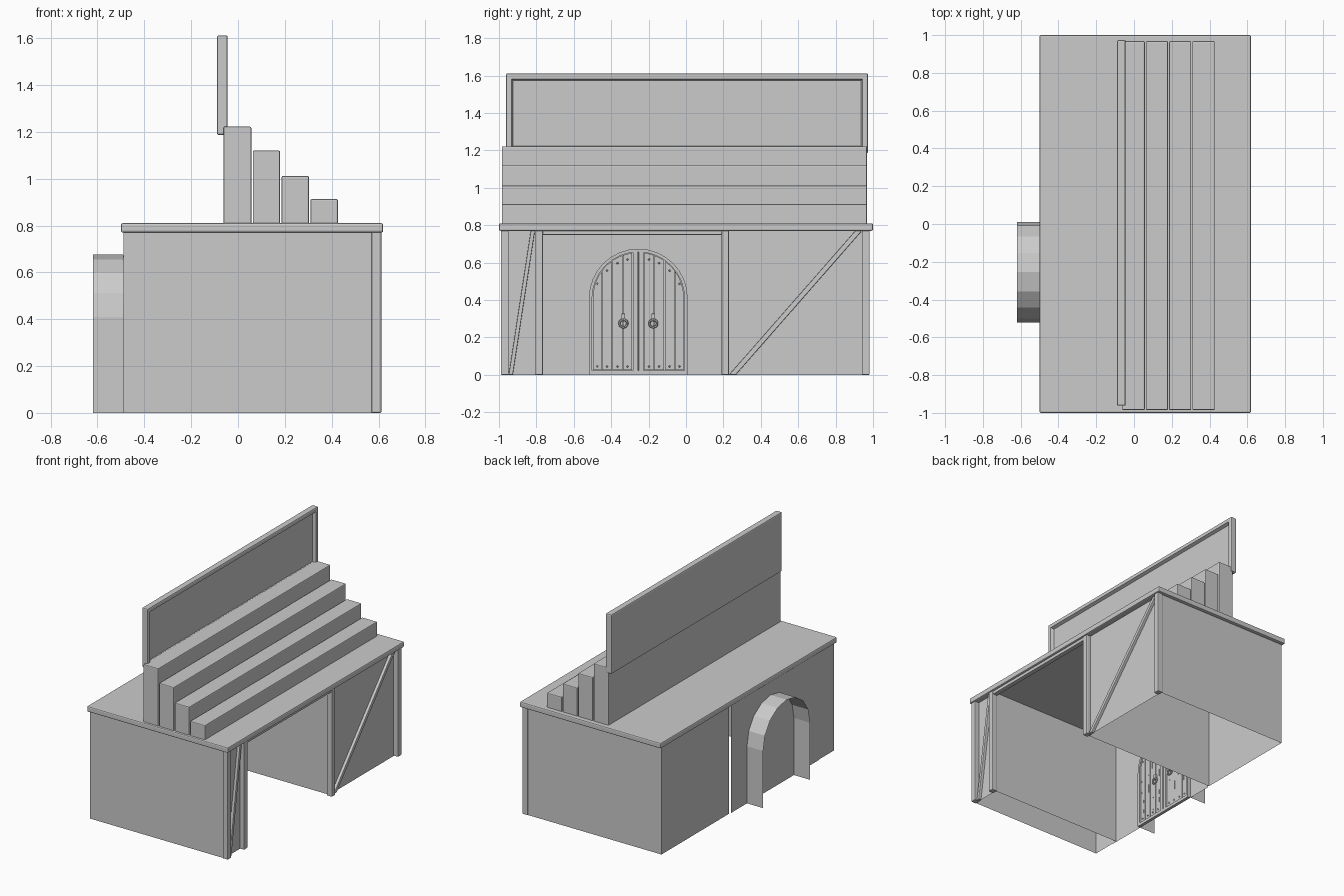
import bpy, bmesh, math, random
from mathutils import Vector

if "Cube" in bpy.data.objects:
    bpy.data.objects.remove(bpy.data.objects["Cube"])

random.seed(4)


def finish(name, bm, bevel=0.0):
    """Turn a bmesh into an object, with an optional edge bevel."""
    bmesh.ops.recalc_face_normals(bm, faces=bm.faces)
    if bevel:
        bmesh.ops.bevel(bm, geom=bm.edges[:], offset=bevel, segments=2, profile=0.5, affect='EDGES')
    me = bpy.data.meshes.new(name)
    bm.to_mesh(me)
    bm.free()
    ob = bpy.data.objects.new(name, me)
    bpy.context.collection.objects.link(ob)
    return ob


def prism(name, yz, x0, x1, bevel=0.0):
    """Outline in the y/z plane, extruded along x."""
    bm = bmesh.new()
    f = bm.faces.new([bm.verts.new((x0, y, z)) for y, z in yz])
    r = bmesh.ops.extrude_face_region(bm, geom=[f])
    vs = [v for v in r['geom'] if isinstance(v, bmesh.types.BMVert)]
    bmesh.ops.translate(bm, verts=vs, vec=(x1 - x0, 0, 0))
    return finish(name, bm, bevel)


def box(name, x0, x1, y0, y1, z0, z1, bevel=0.0):
    return prism(name, [(y0, z0), (y1, z0), (y1, z1), (y0, z1)], x0, x1, bevel)


def sheet(name, path, x0, x1):
    """Thin surface: a y/z path swept along x."""
    bm = bmesh.new()
    rows = [[bm.verts.new((x, y, z)) for y, z in path] for x in (x0, x1)]
    for i in range(len(path) - 1):
        bm.faces.new((rows[0][i], rows[0][i + 1], rows[1][i + 1], rows[1][i]))
    return finish(name, bm)


def shell(name, x0, x1, y0, y1, z1):
    """Four-walled enclosure, open below and above."""
    bm = bmesh.new()
    xy = [(x0, y0), (x1, y0), (x1, y1), (x0, y1)]
    lo = [bm.verts.new((x, y, 0)) for x, y in xy]
    hi = [bm.verts.new((x, y, z1)) for x, y in xy]
    for i in range(4):
        j = (i + 1) % 4
        bm.faces.new((lo[i], lo[j], hi[j], hi[i]))
    return finish(name, bm)


# Counter slab and the wall blocks below it
box("top_slab", -0.5, 0.62, -1, 1, 0.77, 0.81, 0.008)
shell("left_block", -0.488, 0.578, -0.982, -0.77, 0.775)
shell("right_block", -0.488, 0.578, 0.21, 0.975, 0.775)

# Alcove back wall (single sheet)
bm = bmesh.new()
bm.faces.new([bm.verts.new((-0.492, y, z)) for y, z in
              ((-0.81, 0), (0.193, 0), (0.193, 0.775), (-0.81, 0.775))])
finish("door_wall", bm)

# Front posts, diagonal braces and alcove lintel
for i, (a, b) in enumerate([(-0.99, -0.948), (-0.805, -0.765), (0.19, 0.23), (0.94, 0.982)]):
    box(f"post_{i}", 0.57, 0.612, a, b, 0, 0.775, 0.005)
for i, (a, b, w) in enumerate([(-0.948, -0.83, 0.022), (0.23, 0.905, 0.036)]):
    prism(f"brace_{i}", [(a, 0), (a + w, 0), (b + w, 0.77), (b, 0.77)], 0.572, 0.598, 0.004)
box("alcove_lintel", 0.57, 0.605, -0.77, 0.195, 0.748, 0.775, 0.004)

# Stepped display shelves
for i, (a, b, top) in enumerate([(-0.062, 0.057, 1.222), (0.063, 0.18, 1.12),
                                 (0.186, 0.303, 1.012), (0.309, 0.427, 0.913)]):
    box(f"step_{i}", a, b, -0.985, 0.968, 0.80, top, 0.006)

# Back board: solid panel with a raised frame facing the steps
bm = bmesh.new()
bmesh.ops.create_cube(bm, size=1)
for v in bm.verts:
    v.co = Vector((-0.067 + v.co.x * 0.046, 0.006 + v.co.y * 1.936, 1.399 + v.co.z * 0.426))
bmesh.ops.bevel(bm, geom=bm.edges[:], offset=0.008, segments=2, profile=0.5, affect='EDGES')
front = max(bm.faces, key=lambda f: f.calc_center_median().x)
bmesh.ops.inset_region(bm, faces=[front], thickness=0.03)
bmesh.ops.inset_region(bm, faces=[front], thickness=0.012, depth=-0.022)
finish("back_board", bm)

# Arched hood projecting behind the door
CY, CZ, R = -0.255, 0.41, 0.266


def arch(r, n, z0=0.0):
    return ([(CY + r, z0)]
            + [(CY + r * math.cos(math.pi * i / n), CZ + r * math.sin(math.pi * i / n)) for i in range(n + 1)]
            + [(CY - r, z0)])


sheet("arch_hood", arch(R, 8), -0.62, -0.49)

# Door frame ring and the two meeting stiles
prism("door_frame", arch(R - 0.002, 16) + arch(R - 0.019, 16)[::-1], -0.491, -0.468)
for side in (-1, 1):
    ys = sorted((CY + side * 0.002, CY + side * 0.029))
    box("meeting_stile", -0.491, -0.47, ys[0], ys[1], 0.02, CZ + 0.248, 0.003)
box("threshold", -0.491, -0.47, CY - 0.25, CY + 0.25, 0.0, 0.022)


def rivet(y, z):
    bm = bmesh.new()
    bmesh.ops.create_icosphere(bm, subdivisions=1, radius=0.006)
    bmesh.ops.translate(bm, verts=bm.verts, vec=(-0.476, y, z))
    finish("door_rivet", bm)


# Door leaves: planks cut to the arch, with rivets and splits
INNER = R - 0.022
edges = [0.032, 0.083, 0.14, 0.195, INNER]
for side in (-1, 1):
    for a, b in zip(edges[:-1], edges[1:]):
        a, b = a + 0.002, b - 0.002
        top = [a + (b - a) * t / 4 for t in range(5)]
        pts = [(CY + side * b, 0.026), (CY + side * a, 0.026)]
        pts += [(CY + side * d, CZ + math.sqrt(INNER ** 2 - d * d)) for d in top]
        prism("door_plank", pts, -0.491, -0.477)
        mid = (a + b) / 2
        rivet(CY + side * mid, 0.045)
        rivet(CY + side * mid, CZ + math.sqrt(INNER ** 2 - mid * mid) - 0.03)
        for k in range(2):
            z = random.uniform(0.1, 0.3) + 0.15 * k
            y = CY + side * random.uniform(a + 0.01, b - 0.01)
            prism("plank_split", [(y, z - 0.05), (y + 0.003, z), (y, z + 0.05), (y - 0.003, z)],
                  -0.478, -0.475)

    # Ring pull with its mounting plate
    hy = CY + side * 0.08
    box("handle_plate", -0.48, -0.462, hy - 0.01, hy + 0.01, 0.285, 0.327, 0.004)
    bpy.ops.mesh.primitive_torus_add(location=(-0.464, hy, 0.275), rotation=(0, math.pi / 2, 0),
                                     major_radius=0.021, minor_radius=0.006,
                                     major_segments=14, minor_segments=6)
    bpy.context.object.name = "handle_ring"
    bpy.ops.object.shade_smooth_by_angle()
